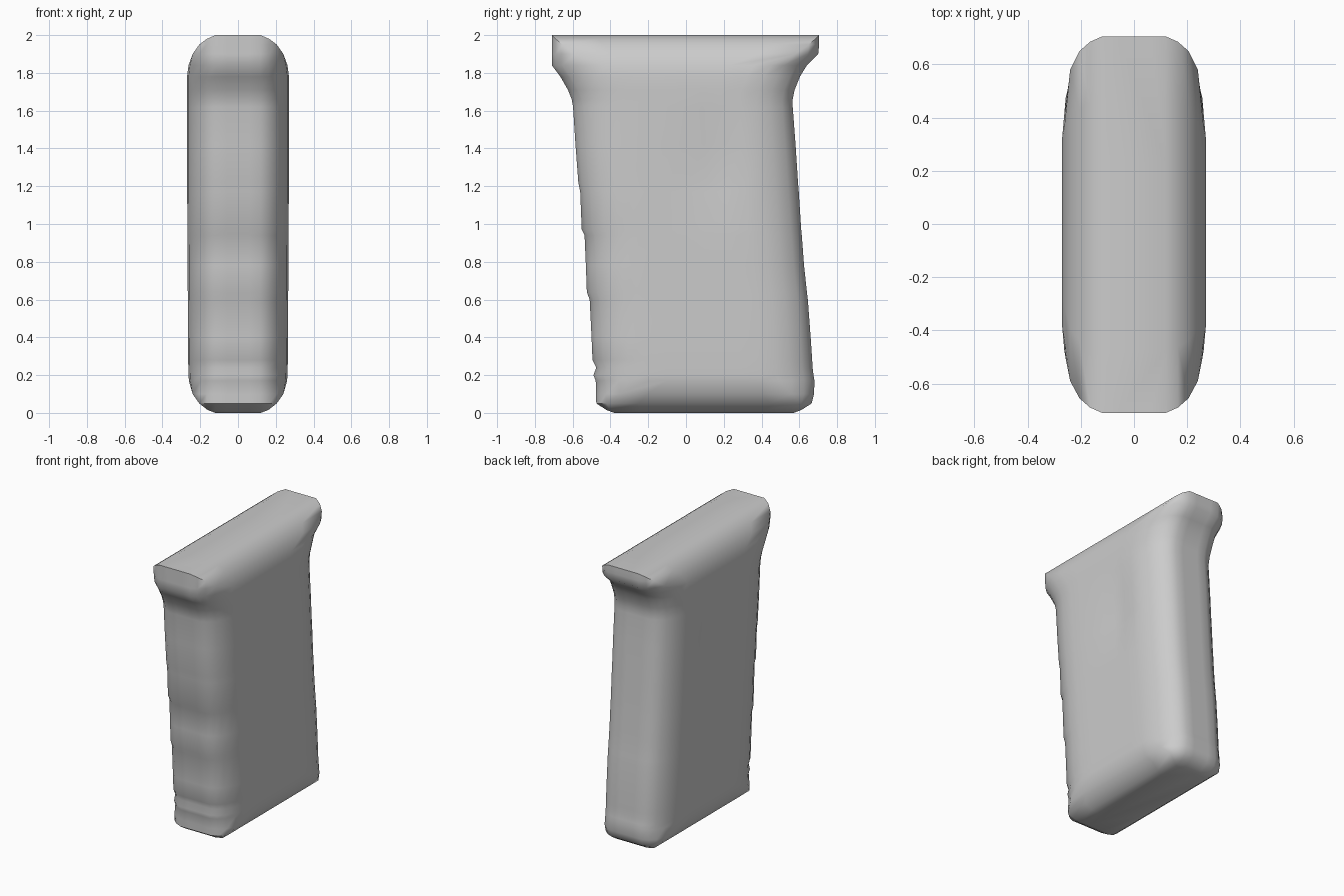
import bpy, bmesh, math

if "Cube" in bpy.data.objects:
    bpy.data.objects.remove(bpy.data.objects["Cube"])

# Height stations: z, half width, front y, back y
stations = [
    (0.00, 0.12, -0.38, 0.57), (0.015, 0.16, -0.42, 0.61), (0.05, 0.205, -0.475, 0.665),
    (0.10, 0.24, -0.476, 0.678), (0.17, 0.26, -0.478, 0.68), (0.20, 0.262, -0.49, 0.675),
    (0.24, 0.263, -0.475, 0.67), (0.28, 0.264, -0.495, 0.668), (0.40, 0.265, -0.50, 0.66),
    (0.60, 0.266, -0.51, 0.645), (0.64, 0.266, -0.525, 0.64), (0.78, 0.267, -0.53, 0.625),
    (0.94, 0.268, -0.537, 0.613), (0.97, 0.268, -0.552, 0.61), (1.17, 0.269, -0.56, 0.597),
    (1.22, 0.269, -0.57, 0.593), (1.42, 0.27, -0.585, 0.58), (1.62, 0.27, -0.598, 0.565),
    (1.66, 0.27, -0.605, 0.565), (1.71, 0.27, -0.625, 0.575), (1.78, 0.27, -0.665, 0.603),
    (1.84, 0.262, -0.71, 0.64), (1.90, 0.24, -0.71, 0.70), (1.95, 0.205, -0.71, 0.705),
    (1.98, 0.165, -0.71, 0.705), (2.00, 0.12, -0.71, 0.705),
]
# Corner rounding: x position and how far it sits back from the end face
corner = [(0.06, 0), (0.12, 0), (0.165, 0.02), (0.205, 0.055), (0.24, 0.12), (0.262, 0.19), (0.27, 0.28)]


def inset(x):
    for (x0, i0), (x1, i1) in zip(corner, corner[1:]):
        if x <= x1:
            return max(0, i0 + (i1 - i0) * (x - x0) / (x1 - x0))
    return corner[-1][1]


def dent(y, z):
    return 0.022 * math.exp(-((y - 0.2) / 0.2) ** 2 - ((z - 1.32) / 0.22) ** 2)


def section(z, w, yf, yb):
    """Rounded section, front to back along +x, then back along -x."""
    half = []
    # scale the corner to the body width where it is not pinched
    s = min(1, w / 0.27) if w > 0.255 else 1
    xs = [min(x * s, w) for x, _ in corner]
    ins = [inset(min(x / s, 0.27)) for x in xs]
    half += [(x, yf + i) for x, i in zip(xs, ins)]
    a, b = yf + ins[-1], yb - ins[-1]
    for k in range(1, 6):
        y = a + (b - a) * k / 6
        half.append((w - dent(y, z), y))
    half += [(x, yb - i) for x, i in zip(reversed(xs), reversed(ins))]
    return half + [(-x, y) for x, y in reversed(half)]


# Loft the grip body
bm = bmesh.new()
rings = [[bm.verts.new((x, y, st[0])) for x, y in section(*st)] for st in stations]
n = len(rings[0])
for lo, hi in zip(rings, rings[1:]):
    for i in range(n):
        j = (i + 1) % n
        bm.faces.new((lo[i], lo[j], hi[j], hi[i]))
bm.faces.new(list(reversed(rings[0])))
bm.faces.new(rings[-1])
bmesh.ops.remove_doubles(bm, verts=bm.verts, dist=0.0005)
bmesh.ops.recalc_face_normals(bm, faces=bm.faces)

mesh = bpy.data.meshes.new("grip_body")
bm.to_mesh(mesh)
bm.free()
grip = bpy.data.objects.new("grip_body", mesh)
bpy.context.collection.objects.link(grip)
bpy.context.view_layer.objects.active = grip
grip.select_set(True)
bpy.ops.object.shade_smooth_by_angle(angle=math.radians(50))
